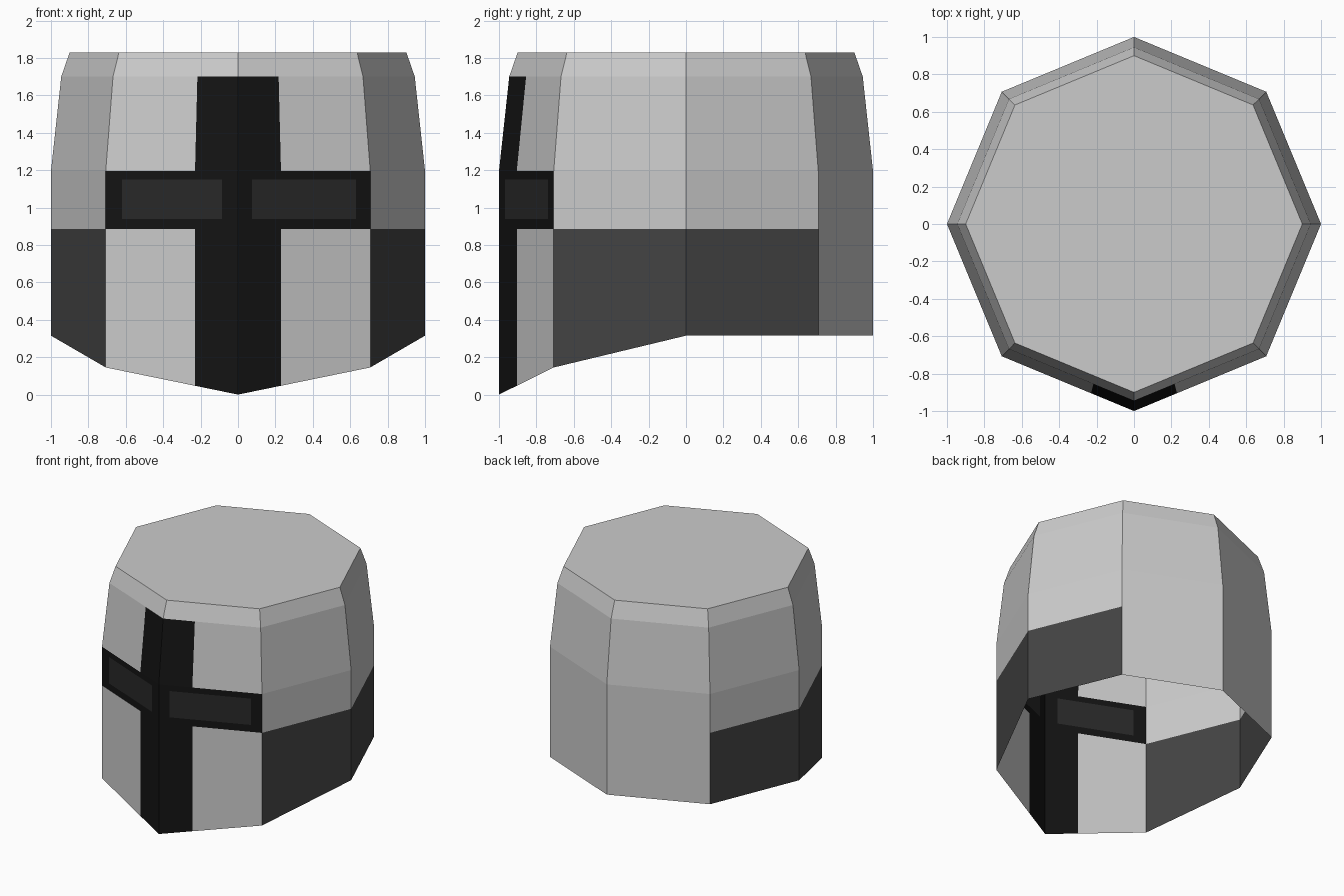
import bpy, bmesh, math

if "Cube" in bpy.data.objects:
    bpy.data.objects.remove(bpy.data.objects["Cube"])

# Octagonal helmet: u runs around the wall in sides (0 = front corner, +/-4 = back corner)
BAND = 0.325                                   # half width of the vertical band
SLITS = [(-0.877, -0.121), (0.106, 0.892)]     # eye panels along the front sides
COLUMNS = sorted([float(i) for i in range(-4, 5)] + [-BAND, BAND] + [u for s in SLITS for u in s])
LEVELS = [(None, 1.0), (0.885, 1.0), (0.94, 1.0), (1.15, 1.0), (1.195, 1.0), (1.70, 0.945), (1.83, 0.90)]
RIM = [0.0, 0.145, 0.315, 0.315, 0.315, 0.315]  # bottom edge height at each corner


def corner(i):
    a = math.radians(45 * i - 90)
    return math.cos(a), math.sin(a)


def point(u, level):
    z, r = LEVELS[level]
    i = math.floor(u)
    f = u - i
    (x0, y0), (x1, y1) = corner(i), corner(i + 1)
    if z is None:
        j = math.floor(abs(u))
        z = RIM[j] + (RIM[j + 1] - RIM[j]) * (abs(u) - j)
    return r * (x0 + (x1 - x0) * f), r * (y0 + (y1 - y0) * f), z


def part_at(u, row):
    if row == 2 and any(a < u < b for a, b in SLITS):
        return "eye_slits"
    if row < 5 and abs(u) < BAND or 1 <= row <= 3 and abs(u) < 1:
        return "face_cross"
    if row == 0 and 1 < abs(u) < 3:
        return "side_panels"
    return "helmet_shell"


# Sort the wall cells into parts
parts = {}
for row in range(len(LEVELS) - 1):
    for a, b in zip(COLUMNS, COLUMNS[1:]):
        quad = [point(a, row), point(b, row), point(b, row + 1), point(a, row + 1)]
        parts.setdefault(part_at((a + b) / 2, row), []).append(quad)

# Flat crown
parts["helmet_shell"].append([point(i, len(LEVELS) - 1) for i in range(-4, 4)])

# One flat-shaded open surface per part
COLOURS = {"face_cross": 0.0065, "eye_slits": 0.022, "side_panels": 0.058}
for name, polygons in parts.items():
    bm = bmesh.new()
    for poly in polygons:
        bm.faces.new([bm.verts.new(p) for p in poly])
    bmesh.ops.remove_doubles(bm, verts=bm.verts, dist=0.0005)
    mesh = bpy.data.meshes.new(name)
    bm.to_mesh(mesh)
    bm.free()
    obj = bpy.data.objects.new(name, mesh)
    bpy.context.collection.objects.link(obj)
    if name in COLOURS:
        mat = bpy.data.materials.new(name + "_colour")
        mat.diffuse_color = (*[COLOURS[name]] * 3, 1)
        mat.use_nodes = True
        mat.node_tree.nodes["Principled BSDF"].inputs["Base Color"].default_value = mat.diffuse_color
        mesh.materials.append(mat)
